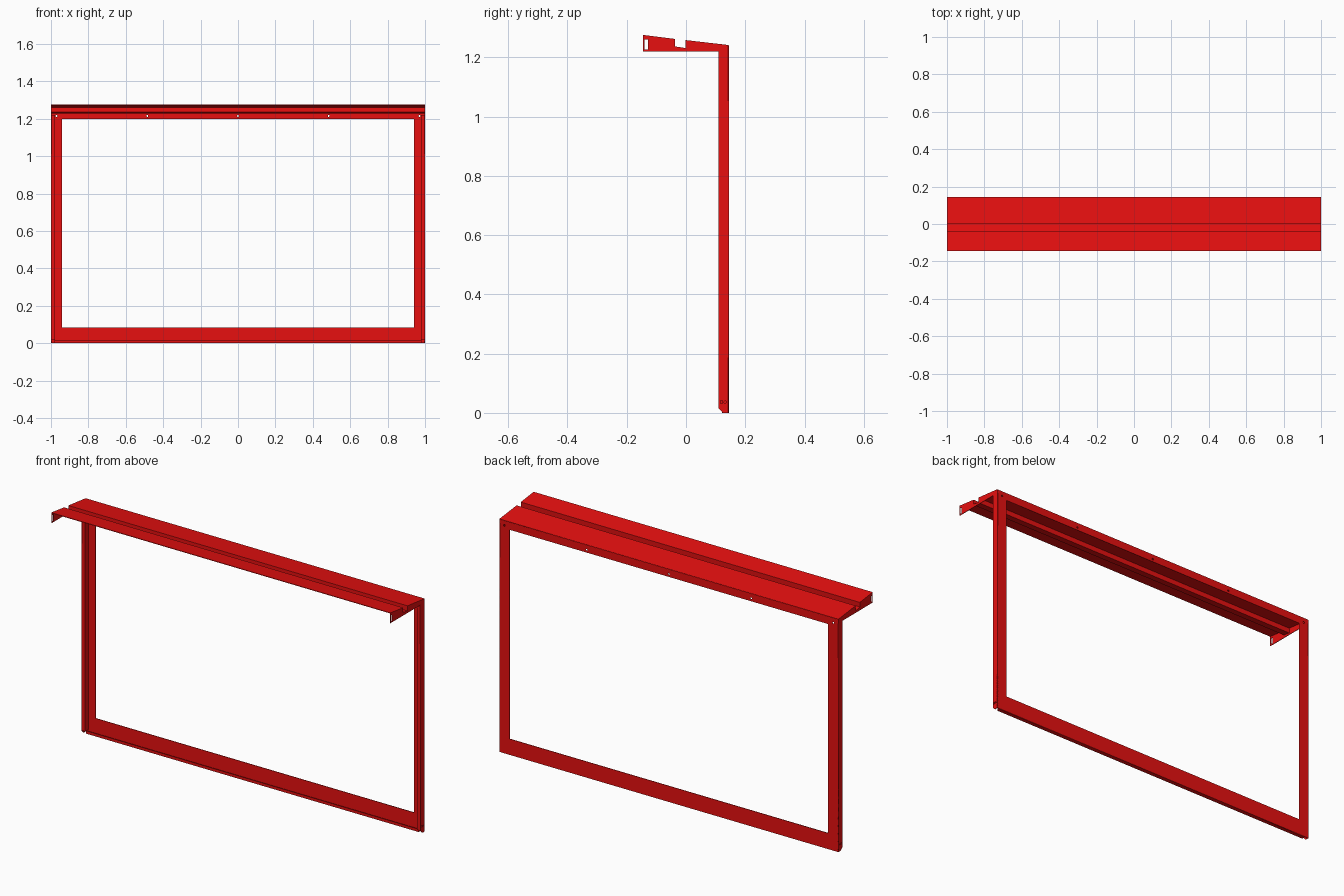
import bpy
from math import pi, cos, sin

if "Cube" in bpy.data.objects:
    bpy.data.objects.remove(bpy.data.objects["Cube"])

T = 0.003  # sheet thickness
red = bpy.data.materials.new("red_paint")
red.diffuse_color = (0.8, 0.005, 0.005, 1)
red.use_nodes = True
red.node_tree.nodes["Principled BSDF"].inputs["Base Color"].default_value = red.diffuse_color


def plate(name, loops, loc, rot):
    """Flat sheet from an outline followed by hole outlines."""
    cu = bpy.data.curves.new(name, 'CURVE')
    cu.dimensions, cu.fill_mode, cu.extrude = '2D', 'BOTH', T / 2
    for pts in loops:
        sp = cu.splines.new('POLY')
        sp.points.add(len(pts) - 1)
        for p, (a, b) in zip(sp.points, pts):
            p.co = (a, b, 0, 1)
        sp.use_cyclic_u = True
    ob = bpy.data.objects.new(name, cu)
    bpy.context.collection.objects.link(ob)
    ob.location, ob.rotation_euler = loc, rot
    cu.materials.append(red)
    bpy.ops.object.select_all(action='DESELECT')
    ob.select_set(True)
    bpy.context.view_layer.objects.active = ob
    bpy.ops.object.convert(target='MESH')


def folded(name, start, end):
    """Bent sheet: joins two matching 3D polylines, then thickens."""
    n = len(start)
    me = bpy.data.meshes.new(name)
    me.from_pydata(start + end, [], [(i, i + 1, n + i + 1, n + i) for i in range(n - 1)])
    me.materials.append(red)
    ob = bpy.data.objects.new(name, me)
    bpy.context.collection.objects.link(ob)
    mod = ob.modifiers.new("thickness", 'SOLIDIFY')
    mod.thickness, mod.offset = T, 0


def rect(x0, y0, x1, y1):
    return [(x0, y0), (x1, y0), (x1, y1), (x0, y1)]


def circle(x, y, r, n=12):
    return [(x + r * cos(2 * pi * i / n), y + r * sin(2 * pi * i / n)) for i in range(n)]


# Back frame with screw holes along the top rail
holes = [circle(x, 1.215, 0.005) for x in (-0.97, -0.485, 0, 0.485, 0.97)]
plate("back_frame", [rect(-1, 0, 1, 1.24), rect(-0.94, 0.085, 0.94, 1.2)] + holes,
      (0, 0.145 - T / 2, 0), (pi / 2, 0, 0))

# Grooved sloping top sheet
top = [(-0.145, 1.274), (-0.038, 1.261), (-0.039, 1.236), (0, 1.23),
       (0, 1.257), (0.144, 1.24)]
folded("top_sheet", [(-1, y, z) for y, z in top], [(1, y, z) for y, z in top])

# Bottom rail flange with upturned lip
low = [(0.145, 0.0015), (0.122, 0.0015), (0.122, 0.016)]
folded("bottom_flange", [(-0.98, y, z) for y, z in low], [(0.98, y, z) for y, z in low])

for s, side in ((-1, "left"), (1, "right")):
    at = (s * (1 - T / 2), 0, 0)
    turn = (pi / 2, 0, pi / 2)
    # Header end plate, notched for the groove, with a slot near the front
    plate(side + "_end_plate",
          [[(-0.145, 1.22), (0.145, 1.22)] + top[::-1],
           rect(-0.140, 1.227, -0.129, 1.26)], at, turn)
    # Post side, corner clipped, with two small holes at the foot
    plate(side + "_post_side",
          [[(0.125, 0), (0.145, 0), (0.145, 1.22), (0.11, 1.22), (0.11, 0.015)],
           rect(0.117, 0.031, 0.123, 0.041), circle(0.132, 0.036, 0.004)], at, turn)
    # Front lip of the post and its inward return
    sec = [(0.999, 0.1115), (0.98, 0.1115), (0.98, 0.138)]
    folded(side + "_post_lip", [(s * x, y, 0.016) for x, y in sec],
           [(s * x, y, 1.22) for x, y in sec])
